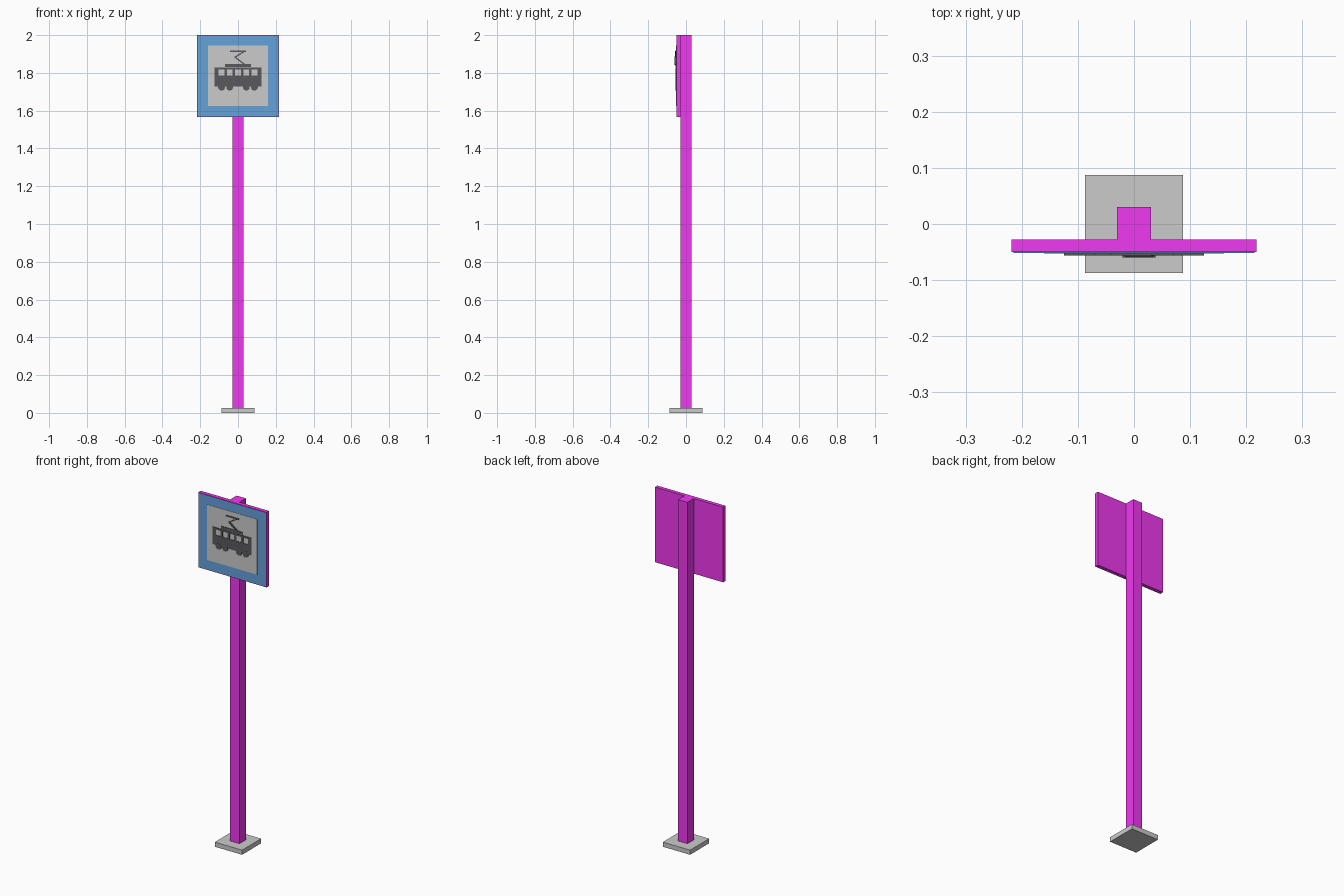
import bpy, bmesh, math
from mathutils import Matrix, Vector

if "Cube" in bpy.data.objects:
    bpy.data.objects.remove(bpy.data.objects["Cube"])


def material(name, rgb):
    m = bpy.data.materials.new(name)
    m.diffuse_color = (*rgb, 1)
    m.use_nodes = True
    m.node_tree.nodes["Principled BSDF"].inputs["Base Color"].default_value = m.diffuse_color
    return m


MAGENTA = material("magenta_paint", (0.87, 0.04, 0.87))
BLUE = material("blue_paint", (0.13, 0.36, 0.71))
PALE = material("pale_panel", (0.70, 0.70, 0.70))
BLACK = material("black_paint", (0.1, 0.1, 0.11))


def finish(name, bm, mat=None):
    bmesh.ops.recalc_face_normals(bm, faces=bm.faces)
    me = bpy.data.meshes.new(name)
    bm.to_mesh(me)
    bm.free()
    ob = bpy.data.objects.new(name, me)
    bpy.context.collection.objects.link(ob)
    if mat:
        me.materials.append(mat)
    return ob


def box(name, x, y, z, mat=None):
    """Box spanning the given (low, high) ranges."""
    bm = bmesh.new()
    spans = (x, y, z)
    centre = Vector([(a + b) / 2 for a, b in spans])
    size = Matrix.Diagonal([b - a for a, b in spans] + [1])
    bmesh.ops.create_cube(bm, size=1, matrix=Matrix.Translation(centre) @ size)
    return finish(name, bm, mat)


def plate(name, polygons, y_front, y_back, mat):
    """Flat shape in x-z made of joined polygons, given thickness in y."""
    bm = bmesh.new()
    for poly in polygons:
        bm.faces.new([bm.verts.new((x, y_front, z)) for x, z in poly])
    bmesh.ops.remove_doubles(bm, verts=bm.verts, dist=1e-5)
    ext = bmesh.ops.extrude_face_region(bm, geom=bm.faces[:], use_keep_orig=True)
    verts = [v for v in ext["geom"] if isinstance(v, bmesh.types.BMVert)]
    bmesh.ops.translate(bm, verts=verts, vec=(0, y_back - y_front, 0))
    return finish(name, bm, mat)


def bar(name, p, q, width, y_front, y_back):
    """Straight stroke between two x-z points."""
    p, q = Vector(p), Vector(q)
    d = (q - p).normalized() * width / 2
    n = Vector((-d.y, d.x))
    return plate(name, [[p + n, q + n, q - n, p - n]], y_front, y_back, BLACK)


# Foot and post
box("base_plate", (-0.087, 0.087), (-0.087, 0.087), (0, 0.027))
box("post", (-0.03, 0.03), (-0.03, 0.03), (0, 2), MAGENTA)

# Sign board with blue face and pale centre
box("sign_board", (-0.218, 0.218), (-0.05, -0.028), (1.566, 2), MAGENTA)
box("blue_face", (-0.215, 0.215), (-0.0515, -0.05), (1.569, 1.997), BLUE)
box("pale_panel", (-0.16, 0.16), (-0.053, -0.0515), (1.625, 1.945), PALE)

# Tram body with five open windows
xs = [-0.125]
for i in range(5):
    c = (i - 2) * 0.0435
    xs += [c - 0.015, c + 0.015]
xs.append(0.125)
zs = [1.728, 1.785, 1.817, 1.828]
cells = []
for i in range(len(xs) - 1):
    for j in range(3):
        if not (j == 1 and i % 2 == 1):
            cells.append([(xs[i], zs[j]), (xs[i + 1], zs[j]),
                          (xs[i + 1], zs[j + 1]), (xs[i], zs[j + 1])])
plate("tram_body", cells, -0.056, -0.053, BLACK)

# Tram roof strip
box("tram_roof", (-0.07, 0.07), (-0.056, -0.053), (1.832, 1.846), BLACK)

# Wheels
for k, x in enumerate((-0.087, -0.044, 0.044, 0.087)):
    ring = [(x + 0.018 * math.cos(a * math.tau / 20),
             1.724 + 0.018 * math.sin(a * math.tau / 20)) for a in range(20)]
    plate(f"tram_wheel_{k + 1}", [ring], -0.0565, -0.053, BLACK)

# Pantograph
box("pantograph_bar", (-0.042, 0.042), (-0.056, -0.053), (1.91, 1.918), BLACK)
bar("pantograph_upper_arm", (0.032, 1.913), (-0.018, 1.882), 0.007, -0.058, -0.053)
bar("pantograph_lower_arm", (-0.018, 1.885), (0.036, 1.844), 0.007, -0.06, -0.053)
